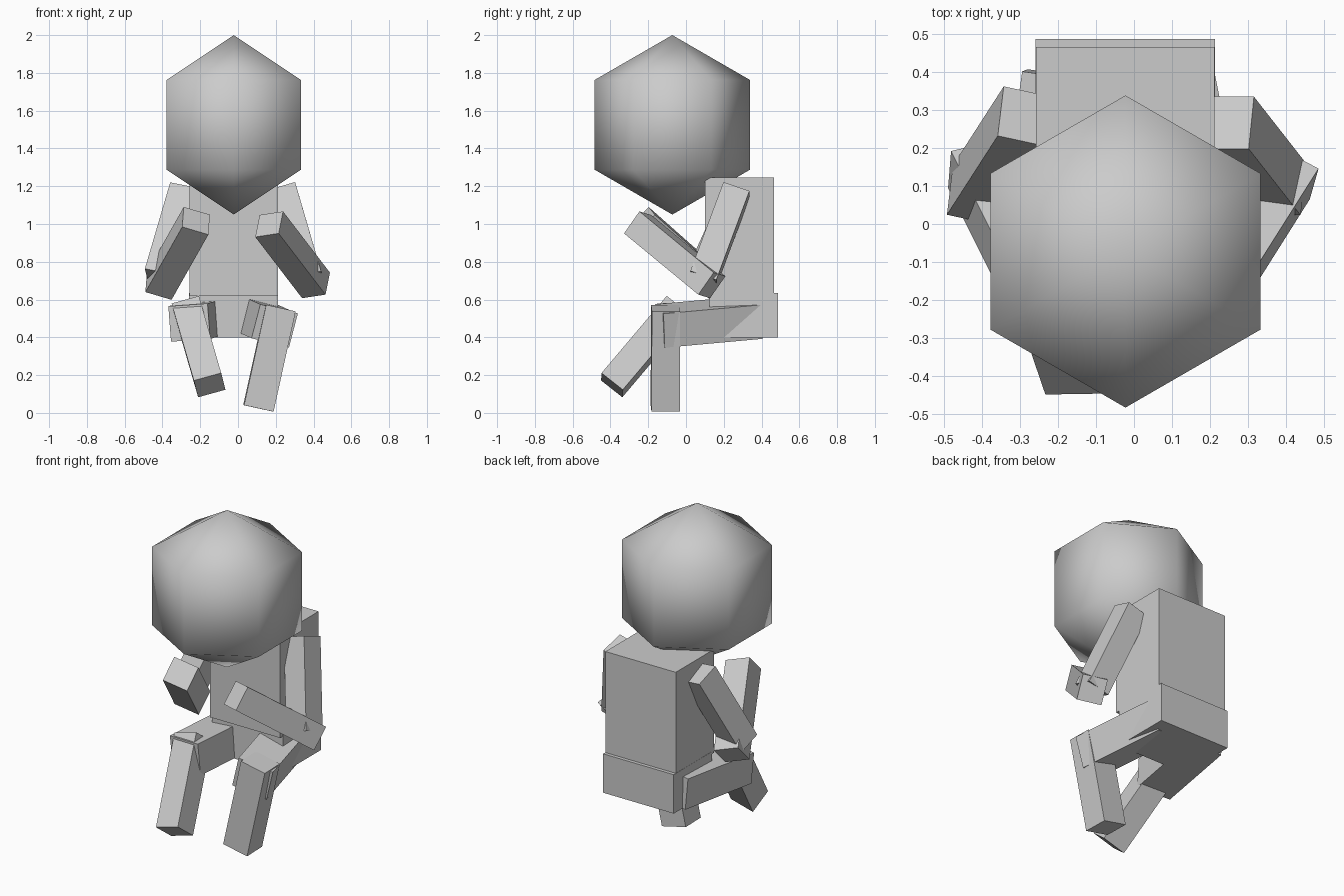
import bpy, math
from mathutils import Vector, Matrix

if "Cube" in bpy.data.objects:
    bpy.data.objects.remove(bpy.data.objects["Cube"])


def block(name, lo, hi):
    """Axis-aligned box between two corners."""
    lo, hi = Vector(lo), Vector(hi)
    bpy.ops.mesh.primitive_cube_add(size=1, location=(lo + hi) / 2)
    ob = bpy.context.object
    ob.name = name
    ob.data.transform(Matrix.Diagonal((hi - lo).to_4d()))
    return ob


def limb(name, a, b, side, w, d):
    """Box running from end centre a to end centre b; width w lies along side."""
    a, b = Vector(a), Vector(b)
    z = (b - a).normalized()
    s = Vector(side)
    x = (s - z * s.dot(z)).normalized()
    y = z.cross(x)
    bpy.ops.mesh.primitive_cube_add(size=1)
    ob = bpy.context.object
    ob.name = name
    ob.data.transform(Matrix.Diagonal((w, d, (b - a).length, 1)))
    m = Matrix((x, y, z)).transposed().to_4x4()
    m.translation = (a + b) / 2
    ob.matrix_world = m
    return ob


# Head: smooth-shaded sphere with six sides and three bands
R = 0.475
verts = [(0, 0, R), (0, 0, -R)]
for h in (0.5, -0.5):
    for i in range(6):
        t = math.radians(90 + 60 * i)
        r = R * math.sqrt(0.75)
        verts.append((r * math.cos(t), r * math.sin(t), h * R))
faces = []
for i in range(6):
    j = (i + 1) % 6
    faces += [(0, 2 + i, 2 + j), (1, 8 + j, 8 + i), (2 + i, 8 + i, 8 + j, 2 + j)]
mesh = bpy.data.meshes.new("head")
mesh.from_pydata(verts, [], faces)
mesh.shade_smooth()
head = bpy.data.objects.new("head", mesh)
head.location = (-0.0225, -0.0725, 1.525)
bpy.context.collection.objects.link(head)

# Body
block("torso", (-0.258, 0.10, 0.62), (0.212, 0.466, 1.245))
block("pelvis", (-0.259, 0.124, 0.40), (0.213, 0.487, 0.635))

# Arms
limb("upper_arm_right", (0.242, 0.267, 1.179), (0.379, 0.092, 0.709), (0.957, 0, 0.281), 0.14, 0.146)
limb("forearm_right", (0.413, 0.137, 0.675), (0.165, -0.256, 0.999), (0.88, -0.45, 0.138), 0.14, 0.144)
limb("upper_arm_left", (-0.284, 0.283, 1.175), (-0.418, 0.075, 0.718), (0.959, -0.208, -0.187), 0.14, 0.146)
limb("forearm_left", (-0.417, 0.16, 0.672), (-0.222, -0.23, 1.017), (0.935, 0.222, -0.275), 0.148, 0.144)

# Legs
limb("thigh_right", (0.090, 0.38, 0.507), (0.194, -0.138, 0.46), (0.198, 0.044, -0.05), 0.209, 0.186)
limb("shin_right", (0.225, -0.108, 0.555), (0.108, -0.11, 0.024), (1, 0.03, -0.2), 0.16, 0.15)
limb("thigh_left", (-0.184, 0.39, 0.50), (-0.258, -0.135, 0.478), (0.21, -0.03, 0.015), 0.21, 0.188)
limb("shin_left", (-0.268, -0.047, 0.555), (-0.15, -0.392, 0.147), (0.145, 0, 0.037), 0.15, 0.145)
